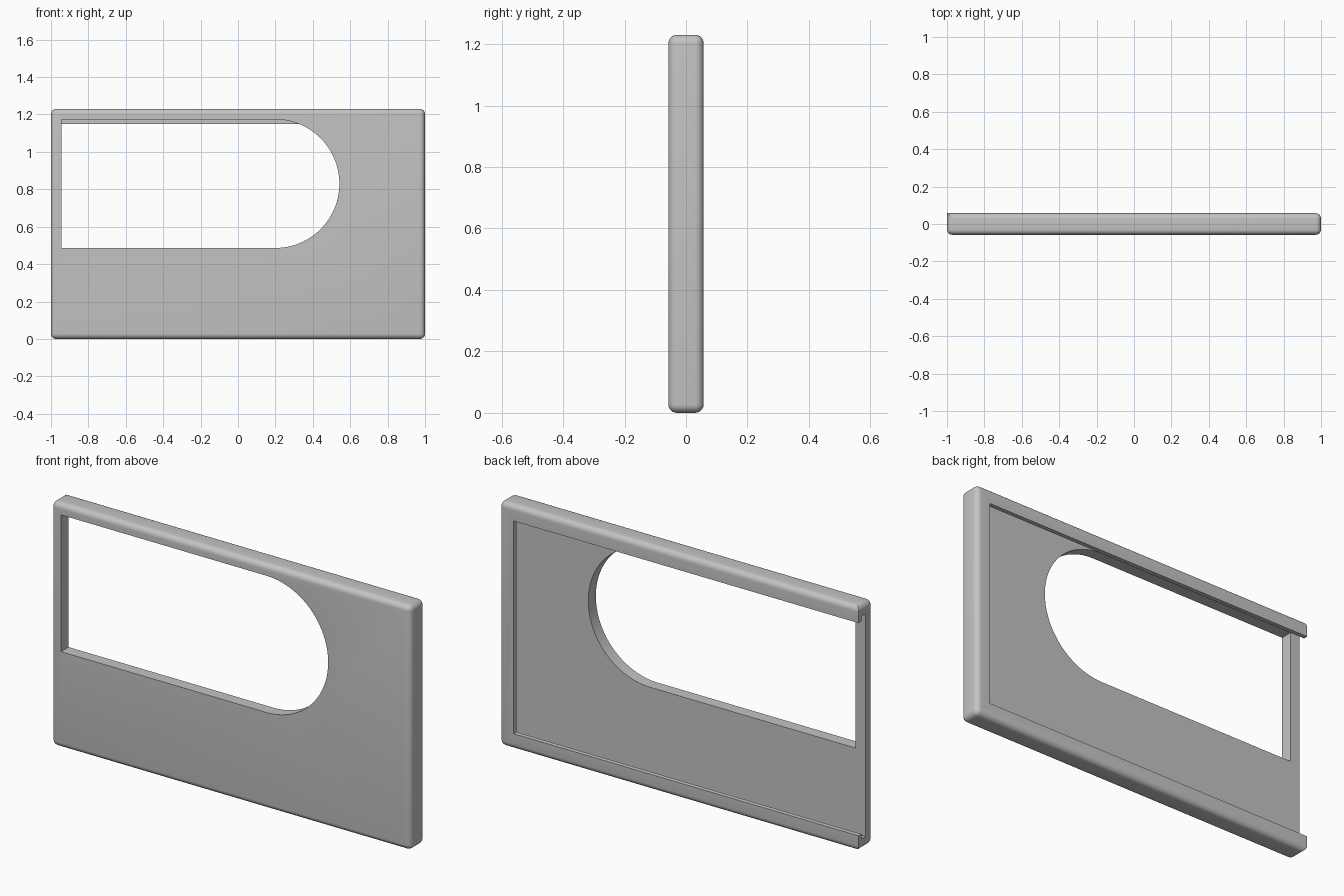
import bpy, bmesh, math
from mathutils import Vector

default = bpy.data.objects.get("Cube")
if default:
    bpy.data.objects.remove(default, do_unlink=True)

HALF_X, HALF_Y, HEIGHT = 1.0, 0.0575, 1.23
WALL, LIP = 0.055, 0.08          # wall around the slot, lip width on the back
FLOOR_Y, LIP_Y = 0.003, 0.035    # slot floor and inner side of the lip
ROUND = 0.028

grey = bpy.data.materials.new("plain_grey")
grey.use_nodes = True
grey.diffuse_color = (0.55, 0.55, 0.55, 1)
grey.node_tree.nodes["Principled BSDF"].inputs["Base Color"].default_value = (0.55, 0.55, 0.55, 1)


def add_object(name, bm):
    bmesh.ops.recalc_face_normals(bm, faces=bm.faces)
    mesh = bpy.data.meshes.new(name)
    bm.to_mesh(mesh)
    bm.free()
    mesh.materials.append(grey)
    obj = bpy.data.objects.new(name, mesh)
    bpy.context.collection.objects.link(obj)
    return obj


def box(low, high):
    bm = bmesh.new()
    bmesh.ops.create_cube(bm, size=1)
    low, high = Vector(low), Vector(high)
    for v in bm.verts:
        v.co = (low + high) / 2 + v.co * (high - low)
    return bm


def prism(outline, y0, y1):
    bm = bmesh.new()
    face = bm.faces.new([bm.verts.new((x, y0, z)) for x, z in outline])
    new = bmesh.ops.extrude_face_region(bm, geom=[face])["geom"]
    verts = [g for g in new if isinstance(g, bmesh.types.BMVert)]
    bmesh.ops.translate(bm, verts=verts, vec=(0, y1 - y0, 0))
    return bm


# Frame body: rounded everywhere except the upright edge at the open end
bm = box((-HALF_X, -HALF_Y, 0), (HALF_X, HALF_Y, HEIGHT))
rounded = [e for e in bm.edges
           if not all(v.co.x < 0 and v.co.y > 0 for v in e.verts)]
bmesh.ops.bevel(bm, geom=rounded, offset=ROUND, segments=6, profile=0.5, affect='EDGES')
frame = add_object("card_frame", bm)

# Slot behind the lips, open at the right end
slot = add_object("slot_cutter", box((-1.2, FLOOR_Y, WALL),
                                     (HALF_X - WALL, LIP_Y, HEIGHT - WALL + 0.001)))
# Opening in the back, leaving a lip on three sides
opening = add_object("back_opening_cutter", box((-1.2, FLOOR_Y + 0.01, LIP),
                                                (HALF_X - LIP, 0.2, HEIGHT - LIP)))
# Window in the front panel with one half-round end
radius, cx, cz = 0.344, 0.198, 0.83
outline = [(-HALF_X + WALL, cz + radius), (-HALF_X + WALL, cz - radius)]
steps = 48
for i in range(steps + 1):
    a = -math.pi / 2 + math.pi * i / steps
    outline.append((cx + radius * math.cos(a), cz + radius * math.sin(a)))
window = add_object("window_cutter", prism(outline, -0.2, FLOOR_Y + 0.015))

# Cut the frame, then bake the result and drop the cutters
cutters = [slot, opening, window]
for cutter in cutters:
    cutter.hide_render = True
    mod = frame.modifiers.new(cutter.name, 'BOOLEAN')
    mod.operation = 'DIFFERENCE'
    mod.solver = 'EXACT'
    mod.object = cutter

bpy.ops.object.select_all(action='DESELECT')
frame.select_set(True)
bpy.context.view_layer.objects.active = frame
for mod in list(frame.modifiers):
    bpy.ops.object.modifier_apply(modifier=mod.name)
for cutter in cutters:
    bpy.data.objects.remove(cutter, do_unlink=True)

bpy.ops.object.shade_smooth_by_angle(angle=math.radians(30))
